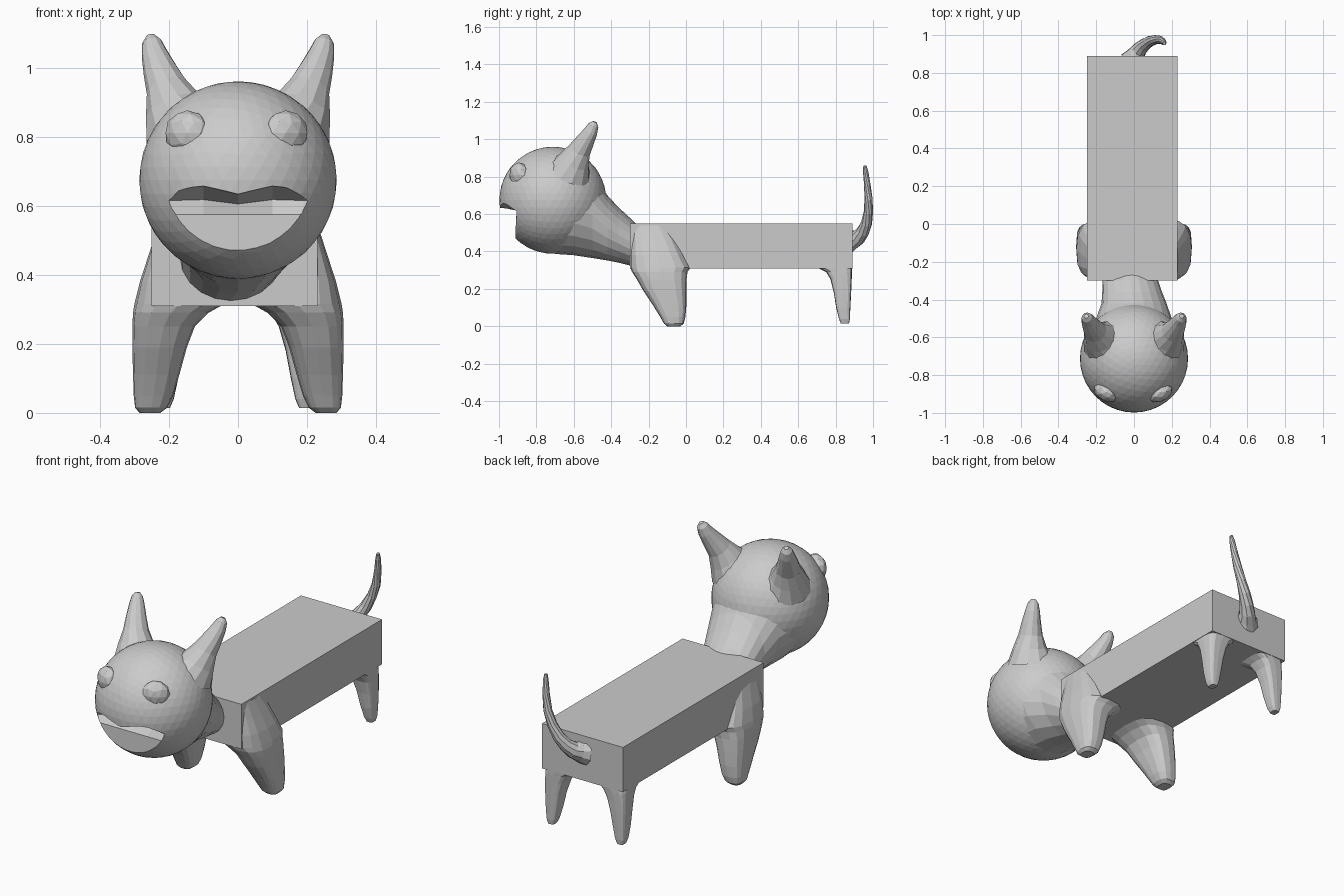
import bpy, bmesh
from math import sin, cos, pi, copysign
from mathutils import Vector

if "Cube" in bpy.data.objects:
    bpy.data.objects.remove(bpy.data.objects["Cube"])


def make(name, bm):
    bmesh.ops.recalc_face_normals(bm, faces=bm.faces)
    me = bpy.data.meshes.new(name)
    bm.to_mesh(me)
    bm.free()
    ob = bpy.data.objects.new(name, me)
    bpy.context.collection.objects.link(ob)
    return ob


def loft(name, rings, mirror=None):
    """Skin closed rings and cap the ends; mirror = x of the mirror plane."""
    bm = bmesh.new()
    for flip in ([False] if mirror is None else [False, True]):
        vs = [[bm.verts.new((2 * mirror - p[0], p[1], p[2]) if flip else p) for p in r]
              for r in rings]
        n = len(vs[0])
        for a, b in zip(vs, vs[1:]):
            for i in range(n):
                bm.faces.new((a[i], a[(i + 1) % n], b[(i + 1) % n], b[i]))
        bm.faces.new(vs[0])
        bm.faces.new(vs[-1])
    return make(name, bm)


def oval(n, e=1.0):
    """Unit oval; e < 1 makes it squarer."""
    out = []
    for i in range(n):
        c, s = cos(2 * pi * i / n), sin(2 * pi * i / n)
        out.append((copysign(abs(c) ** e, c), copysign(abs(s) ** e, s)))
    return out


def tube(name, path, n, mirror=None):
    """Tapered limb through (x, y, z, radius) points."""
    pts = [Vector(p[:3]) for p in path]
    rings = []
    for i, p in enumerate(pts):
        t = pts[min(i + 1, len(pts) - 1)] - pts[max(i - 1, 0)]
        q = t.to_track_quat('Z', 'X')
        rings.append([p + q @ Vector((u * path[i][3], v * path[i][3], 0)) for u, v in oval(n)])
    return loft(name, rings, mirror)


def leg(name, levels, mirror, e):
    """Leg from (z, x_in, x_out, y_front, y_back) slices."""
    rings = [[((a + b) / 2 + u * (b - a) / 2, (c + d) / 2 + v * (d - c) / 2, z)
              for u, v in oval(16, e)] for z, a, b, c, d in levels]
    return loft(name, rings, mirror)


# body block
bm = bmesh.new()
bmesh.ops.create_cube(bm, size=1)
for v in bm.verts:
    v.co = Vector((-0.01 + v.co.x * 0.48, 0.295 + v.co.y * 1.19, 0.43 + v.co.z * 0.24))
make("body", bm)

# head ball with the mouth cut out
bm = bmesh.new()
bmesh.ops.create_icosphere(bm, subdivisions=4, radius=0.286)
bmesh.ops.translate(bm, verts=bm.verts, vec=(0, -0.712, 0.674))
head = make("head", bm)
sections = []
for x, deep, lift in ((-0.3, -0.91, 0.02), (-0.19, -0.905, 0.02), (-0.1, -0.85, 0.025),
                      (0, -0.84, 0), (0.1, -0.85, 0.025), (0.19, -0.905, 0.02), (0.3, -0.91, 0.02)):
    sections.append([(x, -1.15, 0.65 + lift), (x, -0.96, 0.63 + lift), (x, deep, 0.605 + lift / 2),
                     (x, -0.909, 0.575), (x, -0.915, 0.40), (x, -1.15, 0.40)])
cutter = loft("mouth_cutter", sections)
cutter.hide_render = True
mod = head.modifiers.new("mouth", 'BOOLEAN')
mod.operation = 'DIFFERENCE'
mod.solver = 'EXACT'
mod.object = cutter
dg = bpy.context.evaluated_depsgraph_get()
cut = bpy.data.meshes.new_from_object(head.evaluated_get(dg))
head.modifiers.clear()
head.data = cut
bpy.data.objects.remove(cutter)

# neck: (y, x centre, half width, bottom, top)
neck = [(-0.70, 0, 0.25, 0.387, 0.90), (-0.60, 0, 0.245, 0.38, 0.88), (-0.50, 0, 0.20, 0.365, 0.82),
        (-0.42, 0, 0.172, 0.352, 0.70), (-0.36, -0.01, 0.158, 0.34, 0.635),
        (-0.30, -0.02, 0.148, 0.325, 0.58), (-0.26, -0.01, 0.10, 0.34, 0.54)]
loft("neck", [[(cx + u * w, y, (b + t) / 2 + v * (t - b) / 2) for u, v in oval(20)]
              for y, cx, w, b, t in neck])

# ears
tube("ears", [(0.155, -0.625, 0.82, 0.125), (0.185, -0.60, 0.88, 0.088), (0.205, -0.57, 0.94, 0.062),
              (0.225, -0.54, 0.99, 0.050), (0.242, -0.51, 1.04, 0.038), (0.250, -0.495, 1.075, 0.028),
              (0.253, -0.488, 1.093, 0.012)], 12, 0)

# eyes
bm = bmesh.new()
for x in (-0.147, 0.138):
    r = bmesh.ops.create_icosphere(bm, subdivisions=2, radius=0.066)
    for v in r["verts"]:
        v.co.y *= 0.75
        v.co += Vector((x, -0.893 + 0.25 * abs(v.co.x + x) - 0.035, 0.81))
make("eyes", bm)

# nose
bm = bmesh.new()
bmesh.ops.create_cone(bm, segments=5, radius1=0.035, radius2=0.012, depth=0.05, cap_ends=True)
for v in bm.verts:
    v.co = Vector((v.co.x, -0.968 - v.co.z * 0.6, 0.75 + v.co.y))
make("nose", bm)

# front legs, flaring out of the block's shoulders
leg("front_legs", [(0.54, 0.12, 0.232, -0.297, -0.10), (0.46, 0.10, 0.258, -0.298, -0.05),
                   (0.38, 0.08, 0.284, -0.300, -0.01), (0.315, 0.04, 0.300, -0.300, 0.025),
                   (0.29, 0.085, 0.304, -0.288, 0.008), (0.25, 0.125, 0.306, -0.262, 0.003),
                   (0.19, 0.148, 0.306, -0.228, 0.003), (0.11, 0.170, 0.304, -0.175, 0.002),
                   (0.05, 0.188, 0.302, -0.138, -0.003), (0.015, 0.205, 0.298, -0.118, -0.012),
                   (0.0, 0.225, 0.285, -0.10, -0.03)], 0, 0.7)

# rear legs, flush with the block's back corners
leg("rear_legs", [(0.36, 0.05, 0.229, 0.70, 0.889), (0.31, 0.065, 0.229, 0.71, 0.889),
                  (0.29, 0.095, 0.229, 0.75, 0.888), (0.25, 0.118, 0.229, 0.773, 0.886),
                  (0.18, 0.138, 0.228, 0.79, 0.883), (0.10, 0.153, 0.225, 0.803, 0.879),
                  (0.04, 0.166, 0.220, 0.818, 0.876), (0.014, 0.177, 0.212, 0.828, 0.872)],
    -0.01, 0.5)

# tail
tube("tail", [(0.0, 0.87, 0.46, 0.075), (0.01, 0.895, 0.463, 0.052), (0.025, 0.92, 0.475, 0.042),
              (0.05, 0.945, 0.505, 0.035), (0.08, 0.965, 0.55, 0.030), (0.11, 0.975, 0.61, 0.025),
              (0.135, 0.976, 0.68, 0.022), (0.15, 0.969, 0.76, 0.018), (0.158, 0.96, 0.83, 0.014),
              (0.16, 0.956, 0.86, 0.008)], 10)
